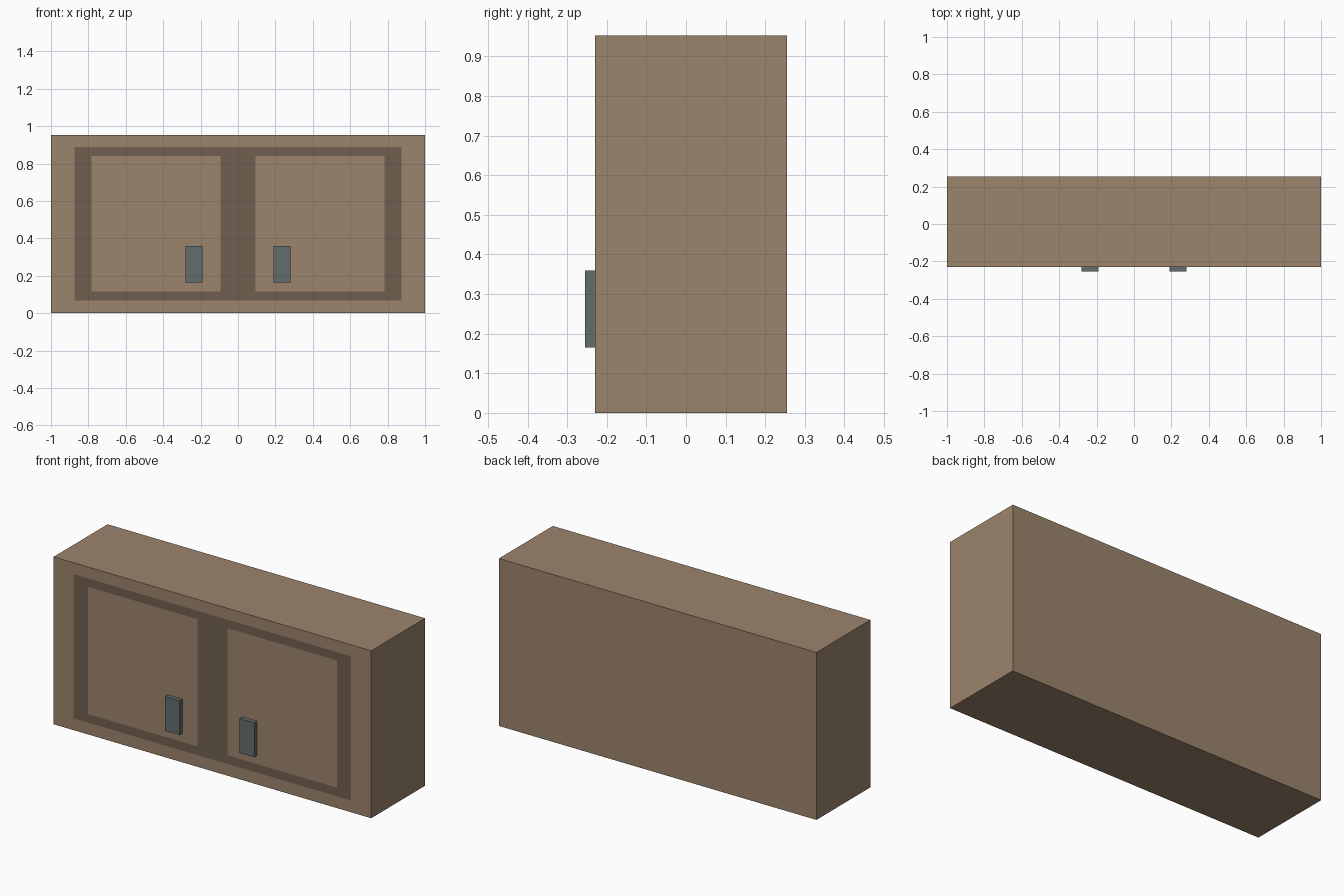
import bpy, bmesh
from mathutils import Vector

if "Cube" in bpy.data.objects:
    bpy.data.objects.remove(bpy.data.objects["Cube"])


def material(name, rgb):
    m = bpy.data.materials.new(name)
    m.diffuse_color = (*rgb, 1)
    m.use_nodes = True
    m.node_tree.nodes["Principled BSDF"].inputs["Base Color"].default_value = m.diffuse_color
    return m


wood = material("wood", (0.33, 0.23, 0.15))
dark_wood = material("dark_wood", (0.16, 0.115, 0.08))
metal = material("metal", (0.125, 0.155, 0.15))


def box(name, lo, hi, *mats):
    lo, hi = Vector(lo), Vector(hi)
    bm = bmesh.new()
    bmesh.ops.create_cube(bm, size=1)
    for v in bm.verts:
        v.co = (lo + hi) / 2 + v.co * (hi - lo)
    me = bpy.data.meshes.new(name)
    bm.to_mesh(me)
    bm.free()
    ob = bpy.data.objects.new(name, me)
    bpy.context.collection.objects.link(ob)
    for m in mats:
        me.materials.append(m)
    return ob


FRONT = -0.23

# Cabinet body
cabinet = box("cabinet_body", (-1, FRONT, 0), (1, 0.255, 0.953), wood, dark_wood)

# Flush dark door frames: split the front face and recolour the border cells
bm = bmesh.new()
bm.from_mesh(cabinet.data)
bm.normal_update()
cuts = [((x, 0, 0), (1, 0, 0)) for x in (-0.874, -0.783, -0.094, 0.094, 0.783, 0.874)]
cuts += [((0, 0, z), (0, 0, 1)) for z in (0.067, 0.116, 0.84, 0.888)]
for co, no in cuts:
    faces = [f for f in bm.faces if f.normal.y < -0.5]
    edges = {e for f in faces for e in f.edges}
    verts = {v for f in faces for v in f.verts}
    bmesh.ops.bisect_plane(bm, geom=[*verts, *edges, *faces], plane_co=co, plane_no=no)
    bm.normal_update()
for f in bm.faces:
    if f.normal.y < -0.5:
        c = f.calc_center_median()
        in_frame = abs(c.x) < 0.874 and 0.067 < c.z < 0.888
        in_panel = 0.094 < abs(c.x) < 0.783 and 0.116 < c.z < 0.84
        f.material_index = int(in_frame and not in_panel)
bm.to_mesh(cabinet.data)
bm.free()

# Door handles
for side, x in (("left", -0.235), ("right", 0.235)):
    box(side + "_handle", (x - 0.046, -0.255, 0.165), (x + 0.046, FRONT, 0.36), metal)
